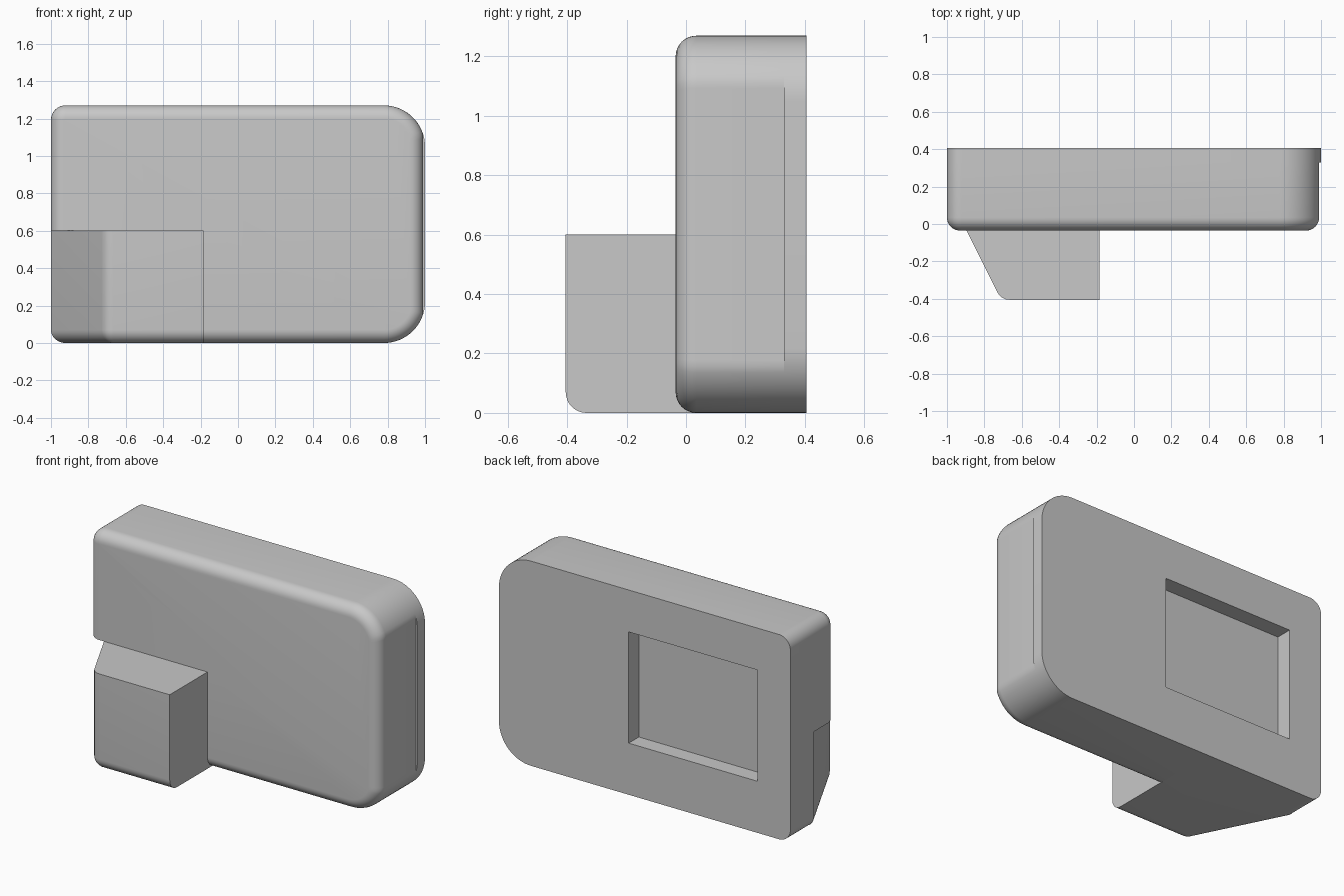
import bpy, bmesh, math

cube = bpy.data.objects.get("Cube")
if cube:
    bpy.data.objects.remove(cube, do_unlink=True)

grey = bpy.data.materials.new("plain_grey")
grey.use_nodes = True
grey.diffuse_color = (0.58, 0.58, 0.58, 1)
grey.node_tree.nodes["Principled BSDF"].inputs["Base Color"].default_value = grey.diffuse_color

HEIGHT, FRONT, BACK = 1.27, -0.035, 0.405
FILLET, STEPS = 0.07, 8
GRIP_RIGHT, GRIP_TOP, GRIP_BACK = -0.185, 0.6, 0.175


def loft(name, rings):
    """Skin matching rings of points and cap both ends."""
    bm = bmesh.new()
    loops = [[bm.verts.new(p) for p in ring] for ring in rings]
    n = len(loops[0])
    for a, b in zip(loops, loops[1:]):
        for i in range(n):
            j = (i + 1) % n
            bm.faces.new((a[i], a[j], b[j], b[i]))
    bm.faces.new(loops[0])
    bm.faces.new(loops[-1])
    bmesh.ops.remove_doubles(bm, verts=bm.verts, dist=1e-5)
    bmesh.ops.recalc_face_normals(bm, faces=bm.faces)
    mesh = bpy.data.meshes.new(name)
    bm.to_mesh(mesh)
    bm.free()
    mesh.materials.append(grey)
    obj = bpy.data.objects.new(name, mesh)
    bpy.context.collection.objects.link(obj)
    return obj


def block(name, x0, x1, y0, y1, z0, z1):
    return loft(name, [[(x0, y0, z), (x1, y0, z), (x1, y1, z), (x0, y1, z)] for z in (z0, z1)])


def cut(obj, cutter):
    mod = obj.modifiers.new(cutter.name, "BOOLEAN")
    mod.operation, mod.solver, mod.object = "DIFFERENCE", "EXACT", cutter
    bpy.context.view_layer.objects.active = obj
    bpy.ops.object.modifier_apply(modifier=mod.name)
    bpy.data.objects.remove(cutter, do_unlink=True)


def smooth(obj):
    bpy.ops.object.select_all(action="DESELECT")
    obj.select_set(True)
    bpy.context.view_layer.objects.active = obj
    bpy.ops.object.shade_smooth_by_angle(angle=math.radians(30))


def body_ring(y, inset, x_limit):
    """Rounded rectangle with large corners on +x and small ones on -x."""
    ring = []
    for sx, sz, r, start in ((1, 1, 0.22, 0), (-1, 1, 0.078, 90),
                             (-1, -1, 0.078, 180), (1, -1, 0.22, 270)):
        cx, cz = sx * (1 - r), HEIGHT / 2 + sz * (HEIGHT / 2 - r)
        for i in range(17):
            a = math.radians(start + 90 * i / 16)
            x = cx + (r - inset) * math.cos(a)
            ring.append((min(x, x_limit - inset), y, cz + (r - inset) * math.sin(a)))
    return ring


# rounding amounts: (inset, distance from the rounded end)
rounding = [(FILLET * (1 - math.sin(t)), FILLET * (1 - math.cos(t)))
            for t in (math.pi / 2 * i / STEPS for i in range(STEPS + 1))]

# Body: rounded front rim, shallow step on the +x side near the back
rings = [body_ring(FRONT + d, inset, 0.99) for inset, d in rounding]
rings += [body_ring(0.33, 0, 0.99), body_ring(0.33, 0, 1), body_ring(BACK, 0, 1)]
body = loft("body", rings)
cut(body, block("recess_cutter", -0.775, 0.11, BACK - 0.1, BACK + 0.1, 0.32, 1.01))
cut(body, block("grip_cutter", -1.2, GRIP_RIGHT, -0.2, GRIP_BACK, -0.2, GRIP_TOP))
smooth(body)


# Grip: slanted outer side, rounded outer corner and rounded lower rim
SLANT = math.atan2(-1, -2)
TURN = -math.pi / 2 - SLANT
CY = -BACK + FILLET
RUN = (GRIP_BACK + BACK) / 2
CX = -1 + RUN + FILLET * math.tan(abs(SLANT + math.pi / 2) / 2)
if SLANT > -math.pi / 2:
    TURN = 0


def grip_ring(z, inset):
    r = FILLET - inset
    ring = [(GRIP_RIGHT, GRIP_BACK, z), (GRIP_RIGHT, -BACK + inset, z)]
    for i in range(STEPS + 1):
        a = -math.pi / 2 + (SLANT + math.pi / 2) * i / STEPS
        ring.append((CX + r * math.cos(a), CY + r * math.sin(a), z))
    ring.append((-1 + inset * math.sqrt(5) / 2, GRIP_BACK, z))
    return ring


grip = loft("front_grip", [grip_ring(d, inset) for inset, d in rounding[:]]
            + [grip_ring(GRIP_TOP, 0)])
smooth(grip)
